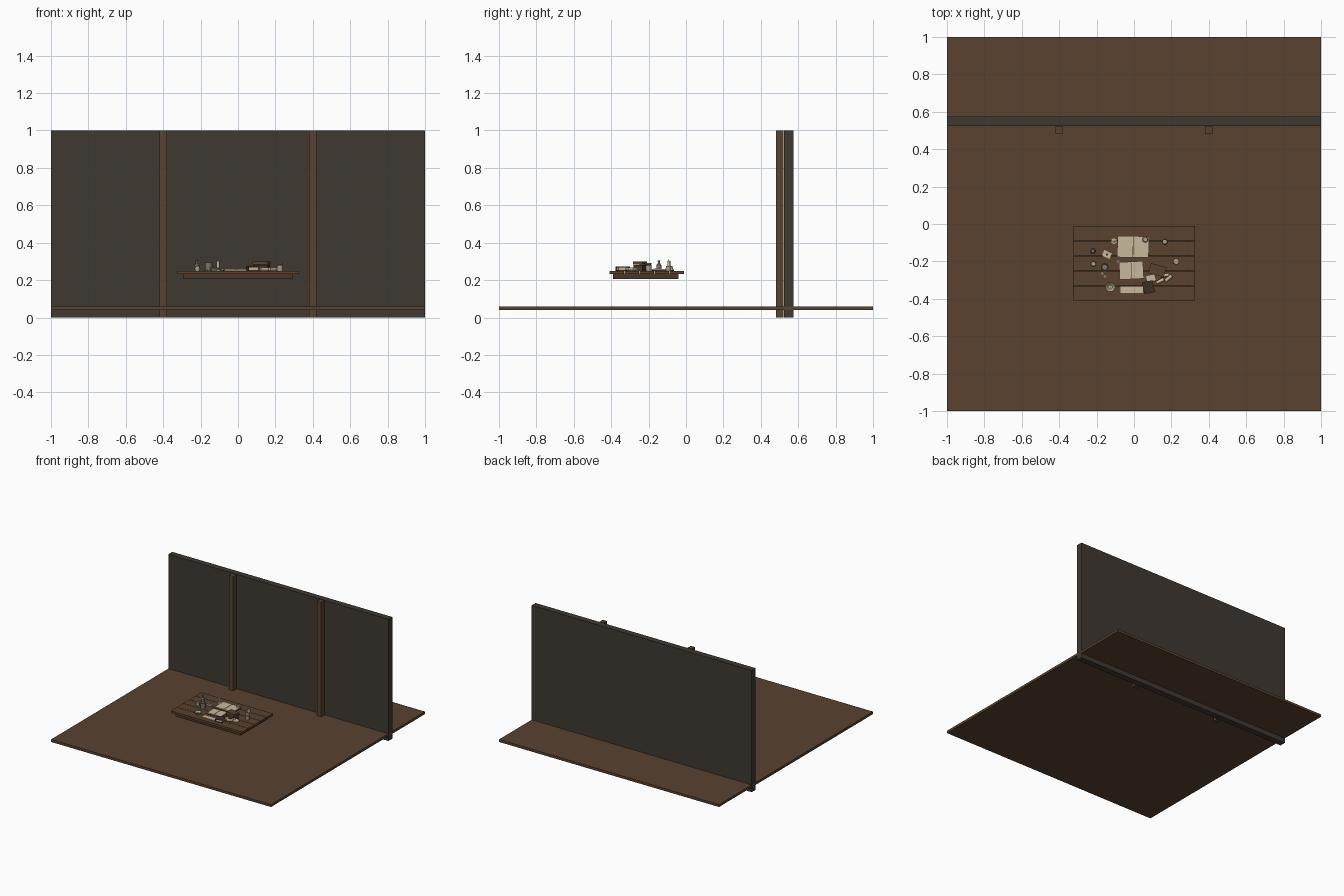
import bpy, bmesh, math
from mathutils import Matrix

if "Cube" in bpy.data.objects:
    bpy.data.objects.remove(bpy.data.objects["Cube"], do_unlink=True)


def material(name, r, g, b):
    m = bpy.data.materials.new(name)
    m.use_nodes = True
    m.diffuse_color = (r, g, b, 1)
    m.node_tree.nodes["Principled BSDF"].inputs["Base Color"].default_value = (r, g, b, 1)
    return m


WOOD = material("brown wood", 0.1, 0.055, 0.028)
DARK_WOOD = material("dark wood", 0.07, 0.037, 0.02)
STONE = material("dark stone", 0.05, 0.04, 0.032)
PAPER = material("parchment", 0.58, 0.48, 0.33)
LEATHER = material("dark leather", 0.045, 0.03, 0.022)
CLAY = material("pale clay", 0.4, 0.34, 0.25)
METAL = material("dull metal", 0.2, 0.18, 0.15)


def finish(name, bm, mat):
    mesh = bpy.data.meshes.new(name)
    bmesh.ops.recalc_face_normals(bm, faces=bm.faces)
    bm.to_mesh(mesh)
    bm.free()
    mesh.materials.append(mat)
    obj = bpy.data.objects.new(name, mesh)
    bpy.context.collection.objects.link(obj)
    return obj


def box(name, mat, center, size, turn=0):
    bm = bmesh.new()
    bmesh.ops.create_cube(bm, size=1, matrix=Matrix.Diagonal((*size, 1)))
    obj = finish(name, bm, mat)
    obj.location = center
    obj.rotation_euler.z = math.radians(turn)
    return obj


def lathe(name, mat, x, y, profile, sides=14):
    """Spin (radius, height) points about a vertical axis on the table."""
    bm = bmesh.new()
    verts = [bm.verts.new((r, 0, z)) for r, z in profile]
    edges = [bm.edges.new(pair) for pair in zip(verts, verts[1:])]
    bmesh.ops.spin(bm, geom=verts + edges, axis=(0, 0, 1), cent=(0, 0, 0),
                   angle=math.tau, steps=sides)
    bmesh.ops.remove_doubles(bm, verts=bm.verts, dist=0.0001)
    obj = finish(name, bm, mat)
    obj.location = (x, y, TOP)
    for p in obj.data.polygons:
        p.use_smooth = abs(p.normal.z) < 0.5
    return obj


TOP = 0.25

# Room shell
box("floor", WOOD, (0, 0, 0.05), (2, 2, 0.02))
box("back_wall", STONE, (0, 0.55, 0.5), (2, 0.05, 1))
for side, x in (("left", 0.4), ("right", -0.4)):
    box(side + "_wall_post", WOOD, (x, 0.5, 0.5), (0.04, 0.04, 1))

# Table: separate planks over a recessed frame
for i in range(5):
    box(f"table_plank_{i + 1}", WOOD, (0, -0.05 - 0.08 * i, 0.241), (0.65, 0.077, 0.018))
box("table_frame", DARK_WOOD, (0, -0.215, 0.219), (0.59, 0.35, 0.028))


# Open books: leather cover with two page blocks
def open_book(name, x, y, w, d, turn):
    c, s = math.cos(math.radians(turn)), math.sin(math.radians(turn))
    box(name + "_cover", LEATHER, (x, y, TOP + 0.002), (w + 0.004, d + 0.004, 0.004), turn)
    for side, k in (("right", -1), ("left", 1)):
        off = k * w * 0.253
        box(f"{name}_{side}_pages", PAPER, (x + off * c, y + off * s, TOP + 0.007),
            (w * 0.485, d, 0.006), turn)


open_book("large_book", -0.005, -0.122, 0.165, 0.11, -1)
open_book("small_book", -0.014, -0.248, 0.125, 0.09, 3)
box("paper_strip", PAPER, (-0.013, -0.351, TOP + 0.002), (0.12, 0.034, 0.004))


# Closed books: covers, spine and page block
def closed_book(name, x, y, z, w, d, h, turn):
    for part, dz in (("bottom", 0.002), ("top", h - 0.002)):
        box(f"{name}_{part}_cover", LEATHER, (x, y, z + dz), (w, d, 0.004), turn)
    box(name + "_pages", PAPER, (x, y, z + h / 2), (w * 0.9, d * 0.9, h - 0.008), turn)
    a = math.radians(turn)
    box(name + "_spine", LEATHER, (x - w / 2 * math.cos(a), y - w / 2 * math.sin(a), z + h / 2),
        (0.004, d, h), turn)


closed_book("front_book", 0.078, -0.338, TOP, 0.055, 0.065, 0.022, 12)

# Small wooden chest with raised lid
box("chest_body", DARK_WOOD, (0.125, -0.247, TOP + 0.016), (0.08, 0.05, 0.032), -15)
box("chest_lid", WOOD, (0.125, -0.247, TOP + 0.041), (0.086, 0.055, 0.016), -15)

# Folded notes and rolled scrolls
for i, (x, y, turn) in enumerate([(0.14, -0.305, 25), (0.185, -0.29, 40), (0.165, -0.275, 10)]):
    bm = bmesh.new()
    bmesh.ops.create_cone(bm, cap_ends=True, segments=12, radius1=0.009, radius2=0.009, depth=0.045)
    roll = finish(f"scroll_{i + 1}", bm, PAPER)
    roll.location = (x, y, TOP + 0.009)
    roll.rotation_euler = (0, math.pi / 2, math.radians(turn))
for i, (x, y, turn) in enumerate([(-0.145, -0.163, -25), (0.09, -0.29, 15)]):
    box(f"folded_note_{i + 1}", PAPER, (x, y, TOP + 0.004), (0.045, 0.032, 0.008), turn)
box("wax_seal", LEATHER, (-0.145, -0.163, TOP + 0.0095), (0.01, 0.01, 0.003))

# Bottles, candles and cups
bottle = [(0, 0), (0.014, 0), (0.014, 0.03), (0.006, 0.04), (0.006, 0.05), (0.009, 0.055), (0, 0.055)]
lathe("dark_bottle", METAL, -0.22, -0.145, bottle)
candle = [(0, 0), (0.015, 0), (0.015, 0.005), (0.008, 0.007), (0.008, 0.052), (0.002, 0.054), (0, 0.061)]
lathe("candle", PAPER, -0.107, -0.092, candle)
cup = [(0, 0), (0.018, 0), (0.021, 0.045), (0.017, 0.045), (0.015, 0.008), (0, 0.008)]
lathe("cup", METAL, -0.157, -0.23, cup)
bowl = [(0, 0), (0.015, 0), (0.028, 0.016), (0.025, 0.017), (0.012, 0.006), (0, 0.006)]
lathe("bowl", CLAY, -0.127, -0.337, bowl, 18)
pot = [(0, 0), (0.012, 0), (0.015, 0.012), (0.011, 0.02), (0.013, 0.026), (0, 0.026)]
for i, (x, y) in enumerate([(-0.217, -0.213), (0.165, -0.095), (0.06, -0.083)]):
    lathe(f"small_pot_{i + 1}", CLAY, x, y, pot)
jar = [(0, 0), (0.015, 0), (0.017, 0.028), (0.012, 0.032), (0.016, 0.036), (0.016, 0.041), (0, 0.041)]
lathe("lidded_jar", CLAY, 0.225, -0.2, jar)
coin = [(0, 0), (0.008, 0), (0.008, 0.004), (0, 0.004)]
for i, (x, y) in enumerate([(-0.155, -0.28), (-0.17, -0.265), (-0.085, -0.2)]):
    lathe(f"coin_{i + 1}", METAL, x, y, coin, 10)
